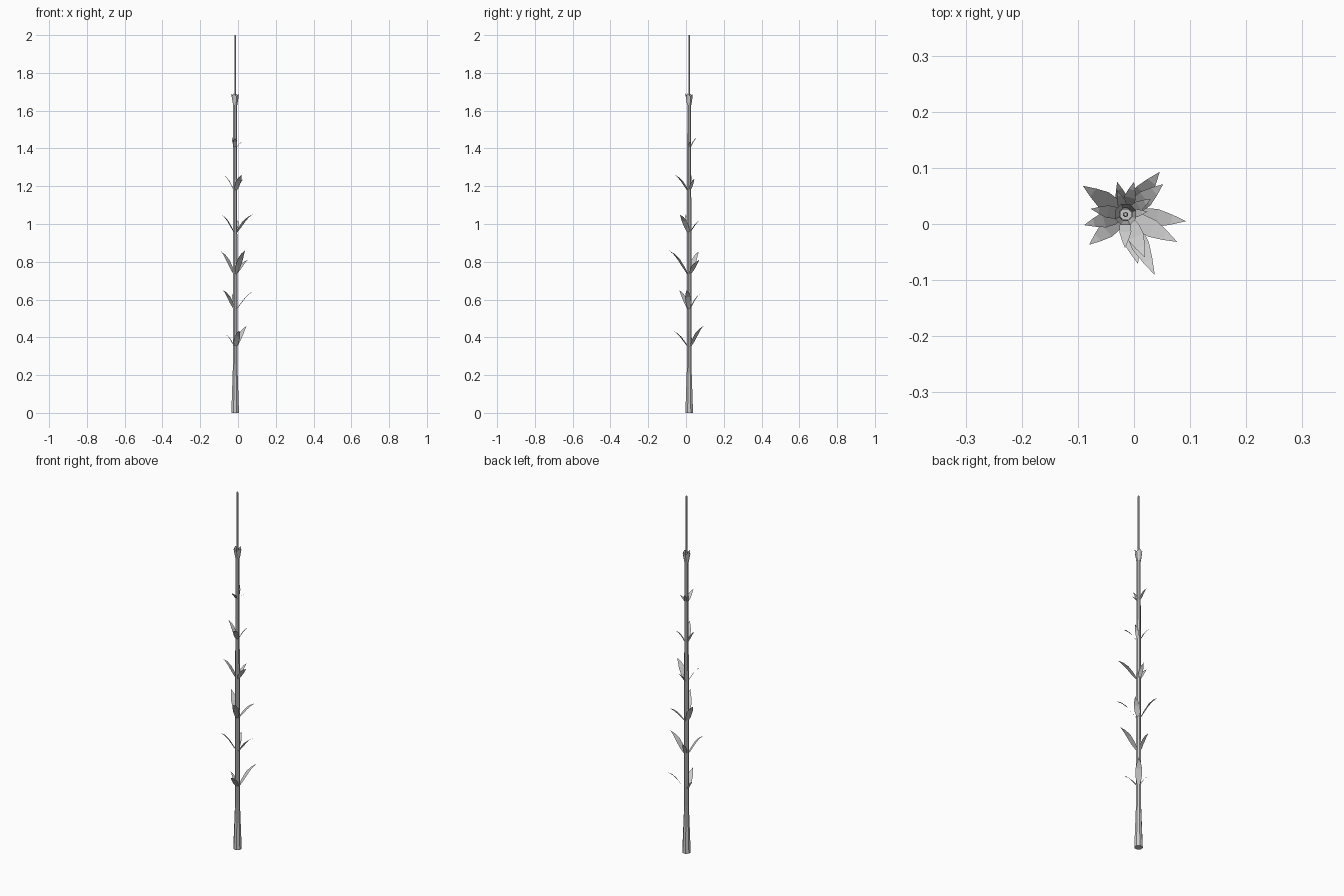
import bpy, math
from mathutils import Vector

if "Cube" in bpy.data.objects:
    bpy.data.objects.remove(bpy.data.objects["Cube"])

CX, CY = -0.015, 0.017


def make(name, verts, faces):
    me = bpy.data.meshes.new(name)
    me.from_pydata(verts, [], faces)
    me.update()
    ob = bpy.data.objects.new(name, me)
    bpy.context.collection.objects.link(ob)
    return ob


def tube(name, profile, n=8, caps=True):
    """Lathe a (radius, z) profile around the stem axis."""
    verts, faces = [], []
    for r, z in profile:
        for i in range(n):
            a = 2 * math.pi * (i + 0.5) / n
            verts.append((CX + r * math.cos(a), CY + r * math.sin(a), z))
    for k in range(len(profile) - 1):
        for i in range(n):
            j = (i + 1) % n
            faces.append((k * n + i, k * n + j, (k + 1) * n + j, (k + 1) * n + i))
    if caps:
        faces.append(tuple(reversed(range(n))))
        faces.append(tuple(range(len(verts) - n, len(verts))))
    return make(name, verts, faces)


def leaf(name, z0, tip):
    """Pointed blade that leaves the stem steeply and bends outward."""
    tip = Vector(tip)
    out = Vector((tip.x - CX, tip.y - CY, 0))
    reach = out.length
    out.normalize()
    side = Vector((-out.y, out.x, 0))
    scale = min(1, reach / 0.09)
    verts = []
    # fraction outward, fraction upward, half width
    for u, v, w in [(0.08, 0, 0.007), (0.28, 0.3, 0.015),
                    (0.52, 0.63, 0.016), (0.76, 0.86, 0.009)]:
        p = Vector((CX, CY, z0)) + out * reach * u + Vector((0, 0, (tip.z - z0) * v))
        verts += [p - side * w * scale, p + side * w * scale]
    verts.append(tip)
    make(name, verts, [(0, 1, 3, 2), (2, 3, 5, 4), (4, 5, 7, 6), (6, 7, 8)])


# Stem with swollen base, and thin bare tip
tube("stem", [(0.022, 0), (0.0125, 0.26), (0.012, 0.9), (0.011, 1.66)])
tube("stem_tip", [(0.005, 1.64), (0.005, 1.995), (0.003, 2.0)], 6)

# Flared collar with notched rim
collar = tube("collar", [(0.012, 1.63), (0.020, 1.69)], 8, False)
for i in range(8, 16, 2):
    collar.data.vertices[i].co.z -= 0.015

# Whorls of three leaves: base height and tip positions
whorls = [
    (0.35, [(0.046, 0.093, 0.46), (0.007, -0.071, 0.435), (-0.065, 0.027, 0.415)]),
    (0.55, [(0.093, 0.005, 0.65), (-0.03, 0.075, 0.63), (-0.08, -0.037, 0.65)]),
    (0.735, [(0.037, -0.091, 0.86), (0.052, 0.071, 0.81), (-0.091, 0.068, 0.855)]),
    (0.955, [(0.077, -0.032, 1.05), (0.0, 0.075, 1.02), (-0.089, -0.002, 1.05)]),
    (1.175, [(0.02, -0.06, 1.26), (0.03, 0.045, 1.24), (-0.077, 0.027, 1.26)]),
    (1.4, [(-0.016, -0.043, 1.455), (0.024, 0.022, 1.435), (-0.03, 0.06, 1.46)]),
]
for k, (z0, tips) in enumerate(whorls):
    for i, t in enumerate(tips):
        leaf(f"leaf_{k + 1}_{i + 1}", z0, t)
